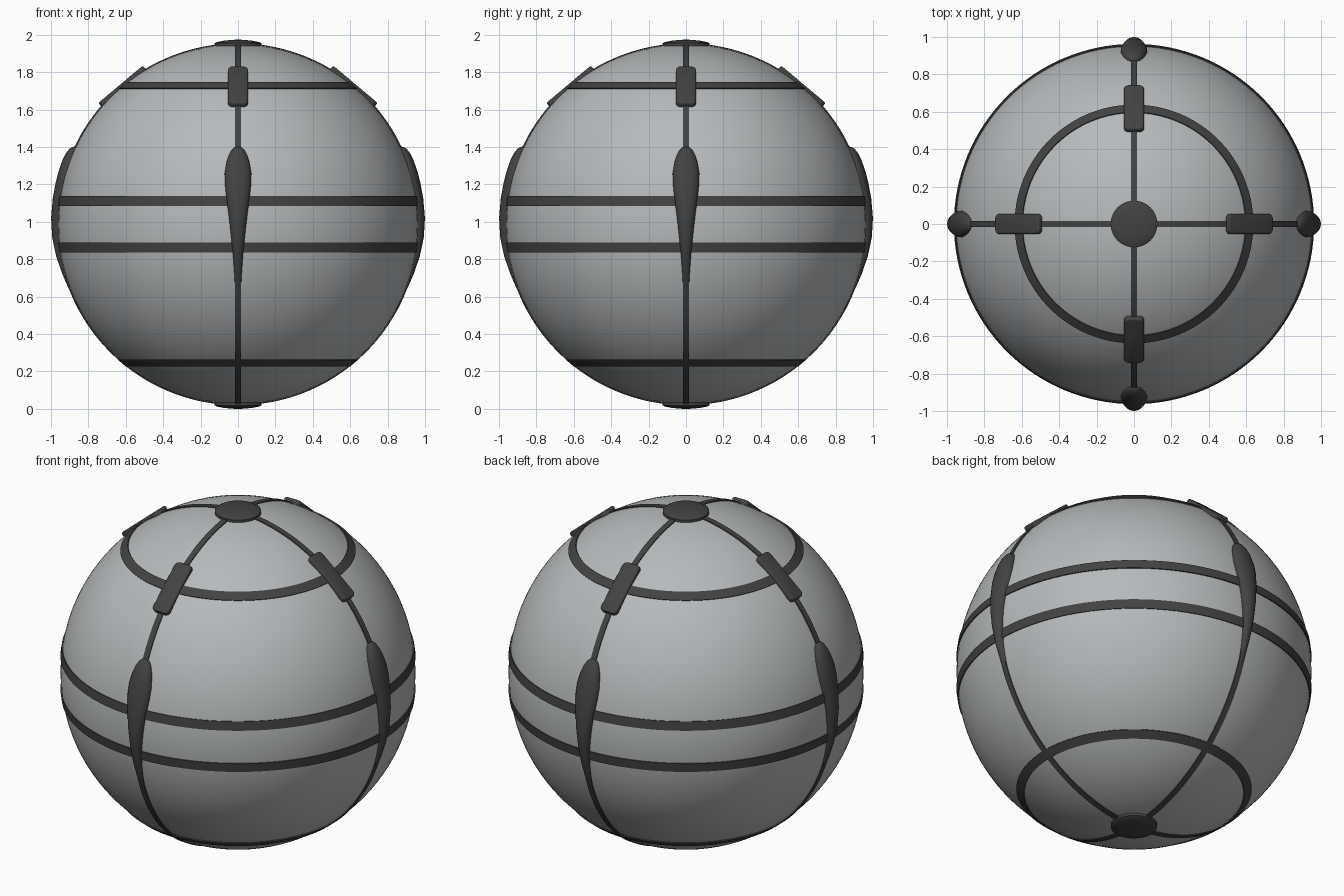
import bpy, bmesh, math
from mathutils import Matrix, Vector

if "Cube" in bpy.data.objects:
    bpy.data.objects.remove(bpy.data.objects["Cube"])

C = 0.987          # height of the sphere centre
R = 0.962          # shell radius


def material(name, rgb):
    m = bpy.data.materials.new(name)
    m.diffuse_color = (*rgb, 1)
    m.use_nodes = True
    m.node_tree.nodes["Principled BSDF"].inputs["Base Color"].default_value = m.diffuse_color
    return m


LIGHT = material("light grey shell", (0.47, 0.49, 0.50))
DARK = material("dark grey trim", (0.055, 0.055, 0.055))


def finish(name, bm, mat, matrix=Matrix(), angle=35):
    bmesh.ops.recalc_face_normals(bm, faces=bm.faces)
    bm.transform(Matrix.Translation((0, 0, C)) @ matrix)
    me = bpy.data.meshes.new(name)
    bm.to_mesh(me)
    bm.free()
    me.materials.append(mat)
    ob = bpy.data.objects.new(name, me)
    bpy.context.collection.objects.link(ob)
    bpy.ops.object.select_all(action='DESELECT')
    ob.select_set(True)
    bpy.context.view_layer.objects.active = ob
    bpy.ops.object.shade_smooth_by_angle(angle=math.radians(angle))
    return ob


def loft(loops, closed):
    # skin a list of equal vertex loops
    bm = bmesh.new()
    rows = [[bm.verts.new(p) for p in loop] for loop in loops]
    n = len(rows[0])
    pairs = list(zip(rows, rows[1:] + rows[:1])) if closed else list(zip(rows, rows[1:]))
    for a, b in pairs:
        for i in range(n):
            j = (i + 1) % n
            bm.faces.new((a[i], a[j], b[j], b[i]))
    if not closed:
        bm.faces.new(rows[0])
        bm.faces.new(rows[-1])
    return bm


def polar(r, lat):
    return r * math.cos(lat), r * math.sin(lat)


def band(name, lat_deg, half_width, outer, matrix=Matrix()):
    # raised strip that hugs the sphere along a circle of latitude
    lat, h = math.radians(lat_deg), half_width / R
    prof = [polar(0.94, lat - h), polar(outer, lat - h), polar(outer, lat),
            polar(outer, lat + h), polar(0.94, lat + h)]
    n = 128
    loops = [[(x * math.cos(t), x * math.sin(t), z) for x, z in prof]
             for t in (2 * math.pi * k / n for k in range(n))]
    finish(name, loft(loops, True), DARK, matrix)


# main shell
bm = bmesh.new()
bmesh.ops.create_uvsphere(bm, u_segments=128, v_segments=64, radius=R)
finish("shell", bm, LIGHT, angle=60)

# latitude bands
for label, s in (("upper", 1), ("lower", -1)):
    band(label + "_equator_band", s * 7.4, 0.026, 0.968)
    band(label + "_polar_band", s * 50.3, 0.026, 0.968)

# two great circle ribs
band("front_back_rib", 0, 0.017, 0.9675, Matrix.Rotation(math.pi / 2, 4, 'Y'))
band("side_rib", 0, 0.017, 0.9675, Matrix.Rotation(math.pi / 2, 4, 'X'))

# domed pole caps
for label, s in (("top", 1), ("bottom", -1)):
    prof = [(0.125, 0.93), (0.125, 0.968), (0.115, 0.974), (0.08, 0.981), (0.04, 0.9855), (0.01, 0.987)]
    loops = [[(r * math.cos(2 * math.pi * k / 48), r * math.sin(2 * math.pi * k / 48), s * z)
              for k in range(48)] for r, z in prof]
    finish(label + "_pole_cap", loft(loops, False), DARK)

# teardrop outline: latitude, half width, half depth
DROP = [(25.5, 0.006, 0.004), (25.1, 0.022, 0.016), (24.2, 0.036, 0.027), (22.5, 0.050, 0.035),
        (20, 0.062, 0.039), (16.5, 0.071, 0.040), (13, 0.070, 0.040), (8, 0.061, 0.040),
        (2, 0.048, 0.040), (-4, 0.037, 0.036), (-10, 0.027, 0.027), (-16, 0.020, 0.016),
        (-21, 0.016, 0.008)]

for i, side in enumerate(("right", "back", "left", "front")):
    turn = Matrix.Rotation(i * math.pi / 2, 4, 'Z')

    # teardrop fairing
    loops = []
    for lat, w, d in DROP:
        a = math.radians(lat)
        loop = []
        for k in range(24):
            t = 2 * math.pi * k / 24
            x, z = polar(0.96 + d * math.cos(t), a)
            loop.append((x, w * math.sin(t), z))
        loops.append(loop)
    finish(side + "_teardrop", loft(loops, False), DARK, turn, 60)

    # rounded clamp block over the upper polar band
    bm = bmesh.new()
    bmesh.ops.create_cube(bm, size=1)
    bm.transform(Matrix.Diagonal((0.06, 0.107, 0.31, 1)))
    upright = [e for e in bm.edges if abs((e.verts[0].co - e.verts[1].co).normalized().x) > 0.9]
    bmesh.ops.bevel(bm, geom=upright, offset=0.025, segments=4, profile=0.5, affect='EDGES')
    rim = [e for e in bm.edges if all(v.co.x > 0.029 for v in e.verts)]
    bmesh.ops.bevel(bm, geom=rim, offset=0.010, segments=3, profile=0.5, affect='EDGES')
    tilt = Matrix.Rotation(-math.radians(50), 4, 'Y') @ Matrix.Translation((0.977 - 0.03, 0, 0))
    finish(side + "_clamp", bm, DARK, turn @ tilt)
